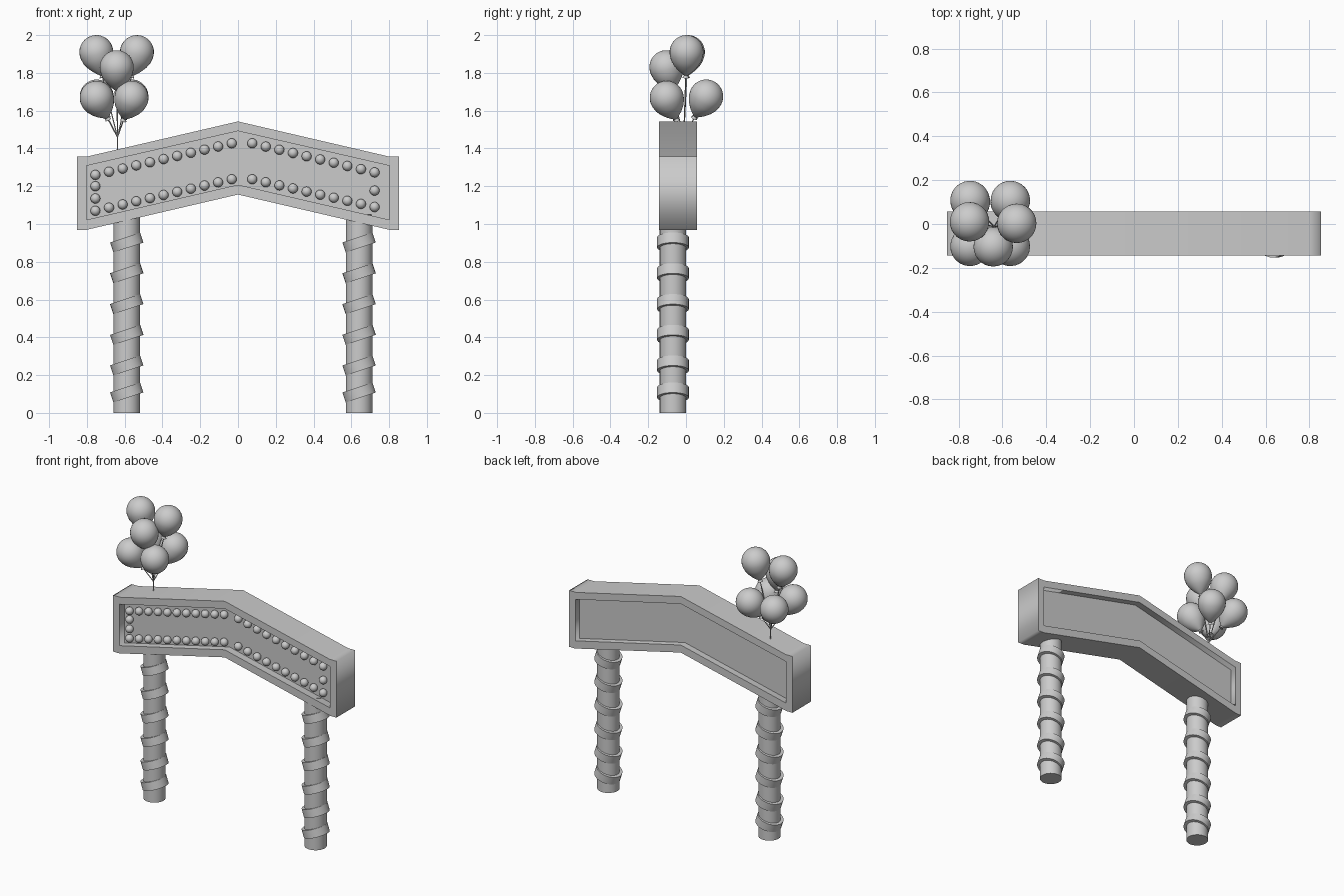
import bpy, math
from mathutils import Vector

if "Cube" in bpy.data.objects:
    bpy.data.objects.remove(bpy.data.objects["Cube"])


def smooth(angle=40):
    bpy.ops.object.shade_smooth_by_angle(angle=math.radians(angle))


def mirrored(half):
    # half runs from the top centre point down the right side to the bottom centre
    return half + [(-x, z) for x, z in reversed(half[1:-1])]


def plate(name, outlines, y0, y1):
    # flat front outline(s) extruded from y0 to y1; a second outline is a hole
    cu = bpy.data.curves.new(name, 'CURVE')
    cu.dimensions, cu.fill_mode, cu.extrude = '2D', 'BOTH', (y1 - y0) / 2
    for pts in outlines:
        sp = cu.splines.new('POLY')
        sp.points.add(len(pts) - 1)
        for p, (x, z) in zip(sp.points, pts):
            p.co = (x, z, 0, 1)
        sp.use_cyclic_u = True
    finish_curve(name, cu, (0, (y0 + y1) / 2, 0), (math.pi / 2, 0, 0))


def finish_curve(name, cu, loc=(0, 0, 0), rot=(0, 0, 0)):
    ob = bpy.data.objects.new(name, cu)
    ob.location, ob.rotation_euler = loc, rot
    bpy.context.collection.objects.link(ob)
    bpy.ops.object.select_all(action='DESELECT')
    ob.select_set(True)
    bpy.context.view_layer.objects.active = ob
    bpy.ops.object.convert(target='MESH')


def string(name, a, b):
    cu = bpy.data.curves.new(name, 'CURVE')
    cu.dimensions, cu.bevel_depth, cu.bevel_resolution = '3D', 0.003, 1
    cu.use_fill_caps = True
    sp = cu.splines.new('POLY')
    sp.points.add(1)
    sp.points[0].co, sp.points[1].co = (*a, 1), (*b, 1)
    finish_curve(name, cu)


def cylinder(name, r, depth, loc, tilt=0):
    bpy.ops.mesh.primitive_cylinder_add(vertices=32, radius=r, depth=depth,
                                        location=loc, rotation=(0, tilt, 0))
    bpy.context.object.name = name
    smooth()


# Sign: hollow frame plus a recessed panel
outer = mirrored([(0, 1.543), (0.80, 1.357), (0.852, 1.357), (0.852, 0.968),
                  (0.807, 0.968), (0, 1.156)])
inner = mirrored([(0, 1.492), (0.803, 1.308), (0.803, 1.022), (0, 1.208)])
plate("sign_frame", [outer, inner], -0.144, 0.057)
panel = mirrored([(0, 1.502), (0.813, 1.316), (0.813, 1.01), (0, 1.198)])
plate("sign_panel", [panel], -0.092, 0.012)

# Lamps around the edge of the front panel


def row(a, b, n):
    return [(a[0] + (b[0] - a[0]) * i / (n - 1), a[1] + (b[1] - a[1]) * i / (n - 1))
            for i in range(n)]


lamps = (row((-0.755, 1.26), (-0.033, 1.427), 11) + row((-0.755, 1.07), (-0.033, 1.237), 11)
         + row((0.075, 1.427), (0.723, 1.273), 10) + row((0.075, 1.237), (0.723, 1.09), 10)
         + [(-0.755, 1.2), (-0.755, 1.135), (0.723, 1.177)])
for x, z in lamps:
    bpy.ops.mesh.primitive_uv_sphere_add(segments=20, ring_count=12, radius=0.026,
                                         location=(x, -0.105, z))
    bpy.context.object.name = "lamp"
    smooth()

# Columns wrapped with tilted bands
for side, x in (("left", -0.589), ("right", 0.641)):
    cylinder(side + "_column", 0.07, 1.05, (x, -0.069, 0.525))
    for z in (0.108, 0.251, 0.413, 0.576, 0.739, 0.902):
        cylinder(side + "_band", 0.084, 0.056, (x, -0.069, z), -math.radians(18.4))

# Balloons: a lathed teardrop, each pointing its neck at the knot
R, N = 0.09, 28
profile = [(R * math.sin(a), R * math.cos(a)) for a in
           (math.radians(10 * i) for i in range(1, 11))]
profile += [(0.081, -0.045), (0.066, -0.071), (0.044, -0.097), (0.024, -0.115),
            (0.010, -0.126), (0.017, -0.139)]
verts = [(0, 0, R)] + [(r * math.cos(2 * math.pi * k / N), r * math.sin(2 * math.pi * k / N), z)
                       for r, z in profile for k in range(N)]
faces = [(0, 1 + k, 1 + (k + 1) % N) for k in range(N)]
for j in range(len(profile) - 1):
    for k in range(N):
        a, b = 1 + j * N, 1 + (j + 1) * N
        faces.append((a + k, b + k, b + (k + 1) % N, a + (k + 1) % N))
last = 1 + (len(profile) - 1) * N
faces.append(tuple(last + k for k in reversed(range(N))))
mesh = bpy.data.meshes.new("balloon")
mesh.from_pydata(verts, [], faces)

knot = Vector((-0.638, -0.012, 1.46))
for c in [(-0.75, 0.01, 1.91), (-0.535, 0.003, 1.91), (-0.642, -0.104, 1.83),
          (-0.748, -0.102, 1.668), (-0.564, -0.102, 1.668),
          (-0.748, 0.107, 1.675), (-0.564, 0.107, 1.675)]:
    c = Vector(c)
    axis = (c - knot).normalized()
    ob = bpy.data.objects.new("balloon", mesh.copy())
    ob.location = c
    ob.rotation_euler = Vector((0, 0, 1)).rotation_difference(axis).to_euler()
    bpy.context.collection.objects.link(ob)
    bpy.ops.object.select_all(action='DESELECT')
    ob.select_set(True)
    bpy.context.view_layer.objects.active = ob
    smooth(50)
    string("balloon_string", c - axis * 0.135, knot)
string("balloon_stem", knot, (knot.x, knot.y, 1.37))
